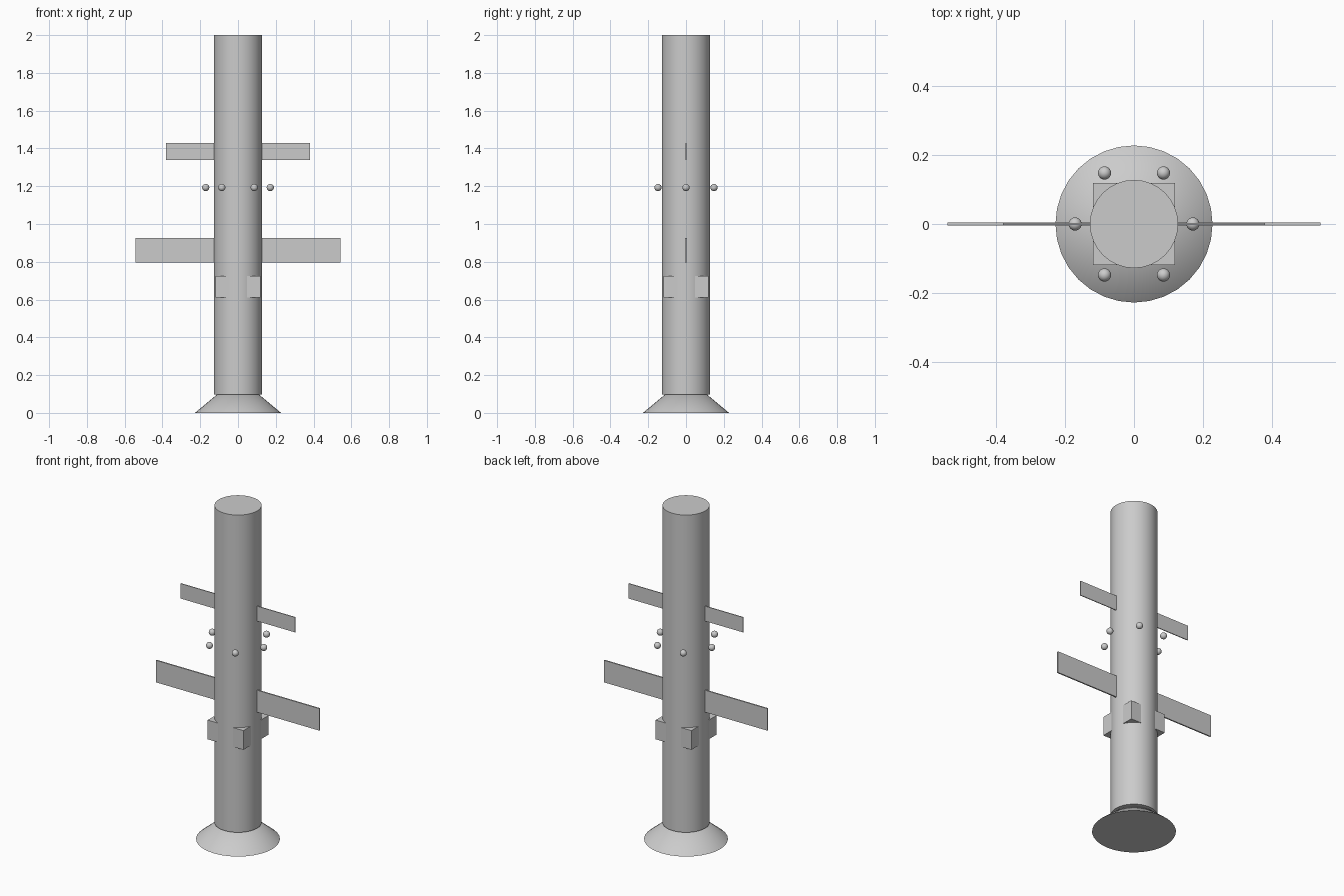
import bpy
import math

cube = bpy.data.objects.get("Cube")
if cube:
    bpy.data.objects.remove(cube, do_unlink=True)

# One plain grey for the whole model
grey = bpy.data.materials.new("light_grey")
grey.use_nodes = True
colour = (0.6, 0.6, 0.6, 1)
grey.diffuse_color = colour
grey.node_tree.nodes["Principled BSDF"].inputs["Base Color"].default_value = colour


def finish(name, smooth=False):
    obj = bpy.context.object
    obj.name = name
    obj.data.materials.append(grey)
    if smooth:
        bpy.ops.object.shade_smooth_by_angle(angle=math.radians(40))
    return obj


def box(name, size, location):
    bpy.ops.mesh.primitive_cube_add(size=1, location=location)
    bpy.context.object.scale = size
    bpy.ops.object.transform_apply(location=False, rotation=False, scale=True)
    return finish(name)


# Long closed cylinder
BOTTOM, TOP, RADIUS = 0.098, 2.0, 0.128
bpy.ops.mesh.primitive_cylinder_add(vertices=32, radius=RADIUS, depth=TOP - BOTTOM,
                                    location=(0, 0, (TOP + BOTTOM) / 2))
finish("body", True)

# Engine bell: a cone whose tip is sunk into the body
bpy.ops.mesh.primitive_cone_add(vertices=32, radius1=0.228, depth=0.19, location=(0, 0, 0.095))
finish("engine_bell", True)

# Flat panels, a large pair below a small pair
for name, tip, thick, low, high in (("lower_panel", 0.542, 0.008, 0.795, 0.927),
                                    ("upper_panel", 0.38, 0.005, 1.34, 1.43)):
    inner = RADIUS - 0.03
    for side, sign in (("left", 1), ("right", -1)):
        box(f"{name}_{side}", (tip - inner, thick, high - low),
            (sign * (tip + inner) / 2, 0, (low + high) / 2))

# Four corner blocks breaking through the body wall
for front, y in (("front", -1), ("back", 1)):
    for side, x in (("left", 1), ("right", -1)):
        box(f"corner_block_{front}_{side}", (0.115, 0.115, 0.115), (x * 0.061, y * 0.061, 0.668))

# Ring of six small balls floating around the body
for i in range(6):
    angle = i * math.tau / 6
    bpy.ops.mesh.primitive_uv_sphere_add(segments=24, ring_count=12, radius=0.019,
                                         location=(0.171 * math.cos(angle), 0.171 * math.sin(angle), 1.193))
    finish(f"ball_{i + 1}", True)
